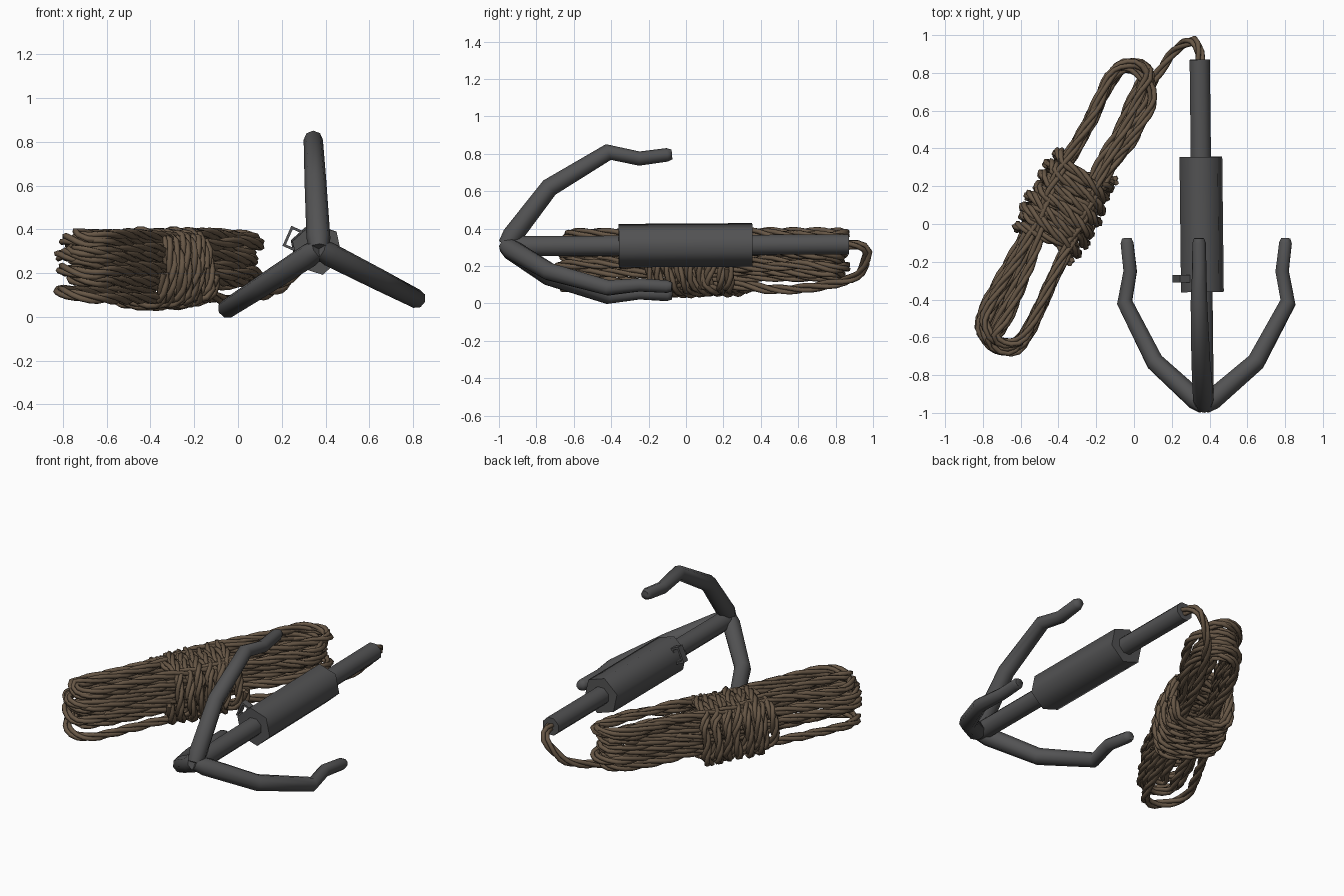
import bpy, bmesh, math, random
from mathutils import Vector, Matrix

if "Cube" in bpy.data.objects:
    bpy.data.objects.remove(bpy.data.objects["Cube"])
random.seed(4)


def material(name, rgb):
    m = bpy.data.materials.new(name)
    m.diffuse_color = (*rgb, 1)
    m.use_nodes = True
    m.node_tree.nodes["Principled BSDF"].inputs["Base Color"].default_value = m.diffuse_color
    return m


IRON = material("dark iron", (0.085, 0.085, 0.087))
ROPE = material("brown rope", (0.135, 0.094, 0.06))


def finish(name, bm, mat, angle=70):
    bmesh.ops.recalc_face_normals(bm, faces=bm.faces)
    me = bpy.data.meshes.new(name)
    bm.to_mesh(me)
    bm.free()
    me.materials.append(mat)
    ob = bpy.data.objects.new(name, me)
    bpy.context.collection.objects.link(ob)
    bpy.context.view_layer.objects.active = ob
    ob.select_set(True)
    bpy.ops.object.shade_smooth_by_angle(angle=math.radians(angle))
    ob.select_set(False)
    return ob


def frames(path):
    """Parallel-transported (tangent, normal, binormal) along a path."""
    out, n = [], None
    for i in range(len(path)):
        t = (path[min(i + 1, len(path) - 1)] - path[max(i - 1, 0)]).normalized()
        if n is None:
            n = t.orthogonal()
        n = (n - t * n.dot(t)).normalized()
        out.append((t, n, t.cross(n)))
    return out


def tube(bm, path, radii, sides, spin=0.0):
    rings = []
    for p, r, (t, n, b) in zip(path, radii, frames(path)):
        ring = []
        for k in range(sides):
            a = spin + 2 * math.pi * k / sides
            ring.append(bm.verts.new(p + r * (n * math.cos(a) + b * math.sin(a))))
        rings.append(ring)
    for r0, r1 in zip(rings, rings[1:]):
        for k in range(sides):
            j = (k + 1) % sides
            bm.faces.new((r0[k], r0[j], r1[j], r1[k]))
    bm.faces.new(rings[0])
    bm.faces.new(rings[-1])


def smooth_path(pts, step=0.036):
    """Catmull-Rom through the points, resampled at an even step."""
    dense = []
    q = [pts[0]] + pts + [pts[-1]]
    for a, b, c, d in zip(q, q[1:], q[2:], q[3:]):
        for i in range(12):
            s = i / 12
            dense.append(0.5 * (2 * b + (c - a) * s + (2 * a - 5 * b + 4 * c - d) * s * s
                                + (3 * b - a - 3 * c + d) * s ** 3))
    dense.append(pts[-1])
    out = [dense[0]]
    for p in dense:
        if (p - out[-1]).length >= step:
            out.append(p)
    return out


def rope(name, pts, pitch=0.42):
    """Three strands twisted around a path."""
    path = smooth_path(pts)
    fr = frames(path)
    bm = bmesh.new()
    for k in range(3):
        strand, s = [], 0.0
        for i, p in enumerate(path):
            s += (p - path[i - 1]).length if i else 0
            a = 2 * math.pi * (k / 3 + s / pitch)
            strand.append(p + 0.0145 * (fr[i][1] * math.cos(a) + fr[i][2] * math.sin(a)))
        tube(bm, strand, [0.0145] * len(strand), 5)
    finish(name, bm, ROPE, 80)


# --- Hook: rod and six-sided grip, tilted very slightly off the y axis
A, B = Vector((0.369, -0.95, 0.305)), Vector((0.348, 0.87, 0.316))


def on_axis(y):
    return A.lerp(B, (y - A.y) / (B.y - A.y))


def bar(name, y0, y1, r, sides, spin):
    bm = bmesh.new()
    tube(bm, [on_axis(y0), on_axis(y1)], [r, r], sides, spin)
    finish(name, bm, IRON)


bar("rod", -0.95, 0.87, 0.058, 8, math.pi / 8)
bar("grip", -0.36, 0.355, 0.119, 6, math.radians(3))

# --- Three claws: (distance from axis, y, thickness)
CLAW = [(0.0, -0.962, 0.045), (0.05, -0.93, 0.055), (0.31, -0.73, 0.05),
        (0.5, -0.415, 0.044), (0.465, -0.25, 0.038), (0.485, -0.1, 0.036), (0.487, -0.075, 0.026)]
for name, ang in (("claw_top", 93), ("claw_left", 213), ("claw_right", 333)):
    d = Vector((math.cos(math.radians(ang)), 0, math.sin(math.radians(ang))))
    bm = bmesh.new()
    tube(bm, [Vector((0.37, y, 0.31)) + d * r for r, y, _ in CLAW], [c[2] for c in CLAW], 8)
    finish(name, bm, IRON)

# --- Small loop bracket on the side of the grip
bm = bmesh.new()
for cx, cz, sx, sz in ((0.1, 0, 0.012, 0.1), (0.145, 0, 0.012, 0.1),
                       (0.122, 0.044, 0.05, 0.012), (0.122, -0.044, 0.05, 0.012)):
    bmesh.ops.create_cube(bm, size=1, matrix=Matrix.Translation((cx, 0, cz))
                          @ Matrix.Diagonal((sx, 0.042, sz, 1)))
bm.transform(Matrix.Translation(on_axis(-0.29)) @ Matrix.Rotation(math.radians(-156), 4, 'Y'))
finish("bracket", bm, IRON, 30)

# --- Rope bundle, in local (along, across, height)
C, U, V = Vector((-0.37, 0.09, 0)), Vector((0.485, 0.875, 0)), Vector((0.875, -0.485, 0))


def bundle(u, v, z):
    return C + U * u + V * v + Vector((0, 0, z))


def jit(a):
    return random.uniform(-a, a)


# tail from the rod, then stacked long loops
pts = [Vector((0.35, 0.84, 0.315)), Vector((0.345, 0.92, 0.31)), Vector((0.31, 0.97, 0.27)),
       Vector((0.2, 0.9, 0.14))]
levels = [0.085, 0.165, 0.2, 0.235, 0.27, 0.305, 0.34, 0.37]
for i, z in enumerate(levels):
    rt = (0.1, 0.03, 0.135, 0.07)[i % 4]        # right side, far end
    lb = (-0.11, -0.01, -0.07, 0.03)[i % 4]     # left side, near end
    dz = (levels[min(i + 1, len(levels) - 1)] - z) / 12
    loop = [(0.7, rt), (0.5, rt + 0.01), (0.3, 0.05 + rt * 0.5), (0, 0.11), (-0.3, 0.13),
            (-0.7, 0.15), (-0.8, 0.08), (-0.79, lb * 0.5), (-0.68, lb - 0.01),
            (-0.3, -0.05 + lb * 0.5), (0, -0.11), (0.3, -0.1), (0.5, -0.1), (0.73, -0.115),
            (0.83, -0.05), (0.82, 0.04)]
    shift = jit(0.025)
    for k, (u, v) in enumerate(loop):
        pts.append(bundle(u + shift, v + jit(0.016), z + dz * max(0, k - 4) + jit(0.012)))
rope("rope_coil", pts)


# lashing wound around the middle, two layers crossing each other
def lashing(name, turns, u0, u1, slant, half_v, half_z):
    pts = []
    n = turns * 12
    for i in range(n + 1):
        a = 2 * math.pi * i / 12
        c, s = math.cos(a), math.sin(a)
        sq = lambda x: math.copysign(abs(x) ** 0.6, x)
        pts.append(bundle(u0 + (u1 - u0) * i / n + slant * c + jit(0.014),
                          half_v * sq(c) + jit(0.015), 0.22 + half_z * sq(s) + jit(0.007)))
    rope(name, pts, 0.3)


lashing("lashing_inner", 7, -0.2, 0.22, 0.04, 0.16, 0.15)
lashing("lashing_outer", 6, 0.21, -0.19, -0.06, 0.182, 0.16)
